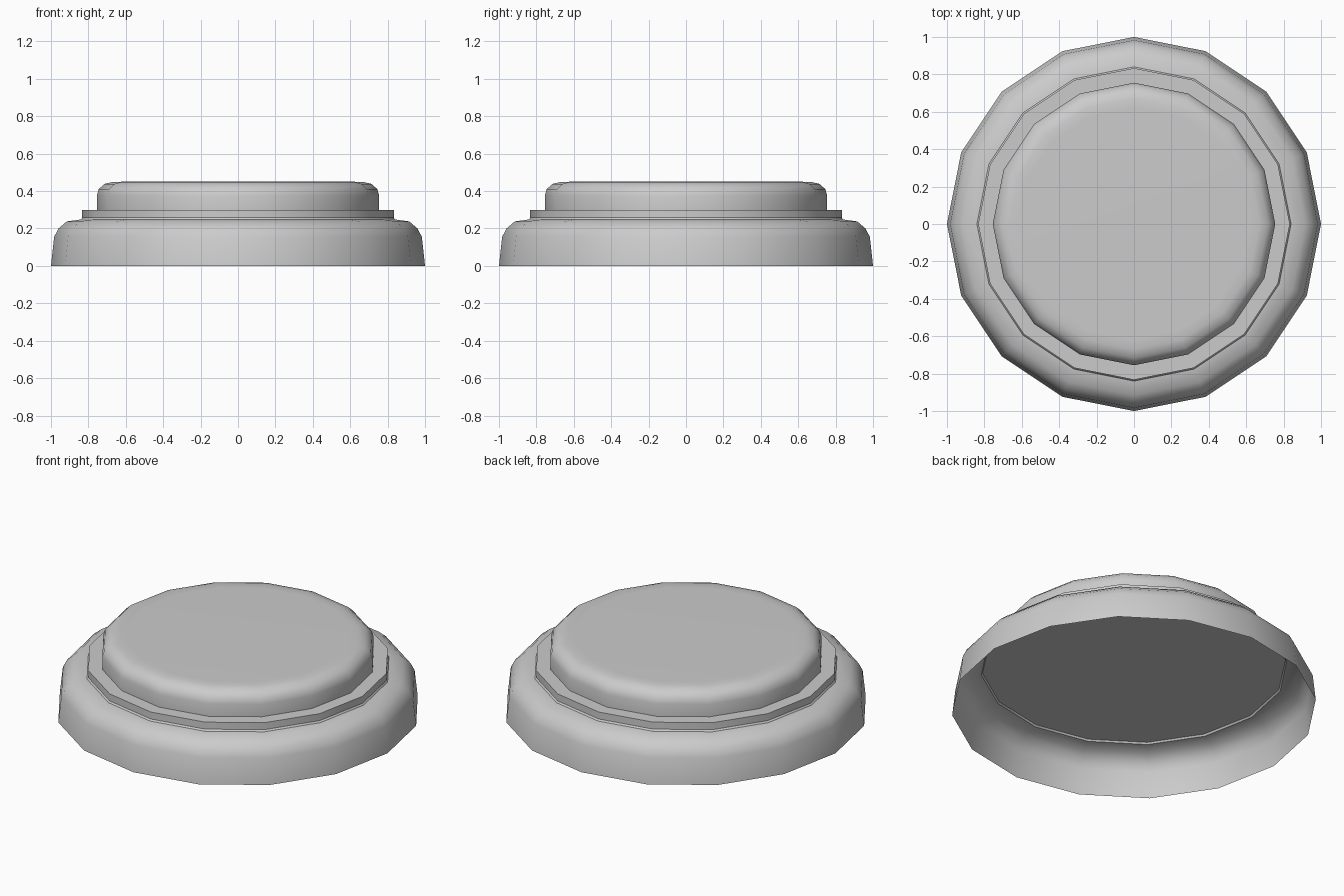
import bpy, bmesh
from math import sin, cos, tau, radians

if "Cube" in bpy.data.objects:
    bpy.data.objects.remove(bpy.data.objects["Cube"])

SIDES = 16

def lathe(name, profile, cap_start=False, cap_end=False):
    """Revolve (radius, z) points around z into a 16-sided part."""
    bm = bmesh.new()
    rings = [[bm.verts.new((r * cos(tau * i / SIDES), r * sin(tau * i / SIDES), z))
              for i in range(SIDES)] for r, z in profile]
    for a, b in zip(rings, rings[1:]):
        for i in range(SIDES):
            j = (i + 1) % SIDES
            bm.faces.new((a[i], a[j], b[j], b[i]))
    if cap_start:
        bm.faces.new(rings[0][::-1])
    if cap_end:
        bm.faces.new(rings[-1])
    mesh = bpy.data.meshes.new(name)
    bm.to_mesh(mesh)
    bm.free()
    obj = bpy.data.objects.new(name, mesh)
    bpy.context.collection.objects.link(obj)
    bpy.ops.object.select_all(action='DESELECT')
    obj.select_set(True)
    bpy.context.view_layer.objects.active = obj
    bpy.ops.object.shade_smooth_by_angle(angle=radians(40))
    return obj

# Rounded housing, open underneath
lathe("base_shell", [(1.0, 0), (0.983, 0.155), (0.96, 0.2), (0.915, 0.238),
                     (0.84, 0.248), (0.833, 0.258)])

# Flat stepped collar, closed below
lathe("collar", [(0.833, 0.258), (0.833, 0.3), (0.755, 0.3)], cap_start=True)

# Raised button with softened top edge
lathe("button", [(0.755, 0.3), (0.755, 0.375), (0.745, 0.41), (0.715, 0.438),
                 (0.67, 0.449), (0.62, 0.45)], cap_end=True)
